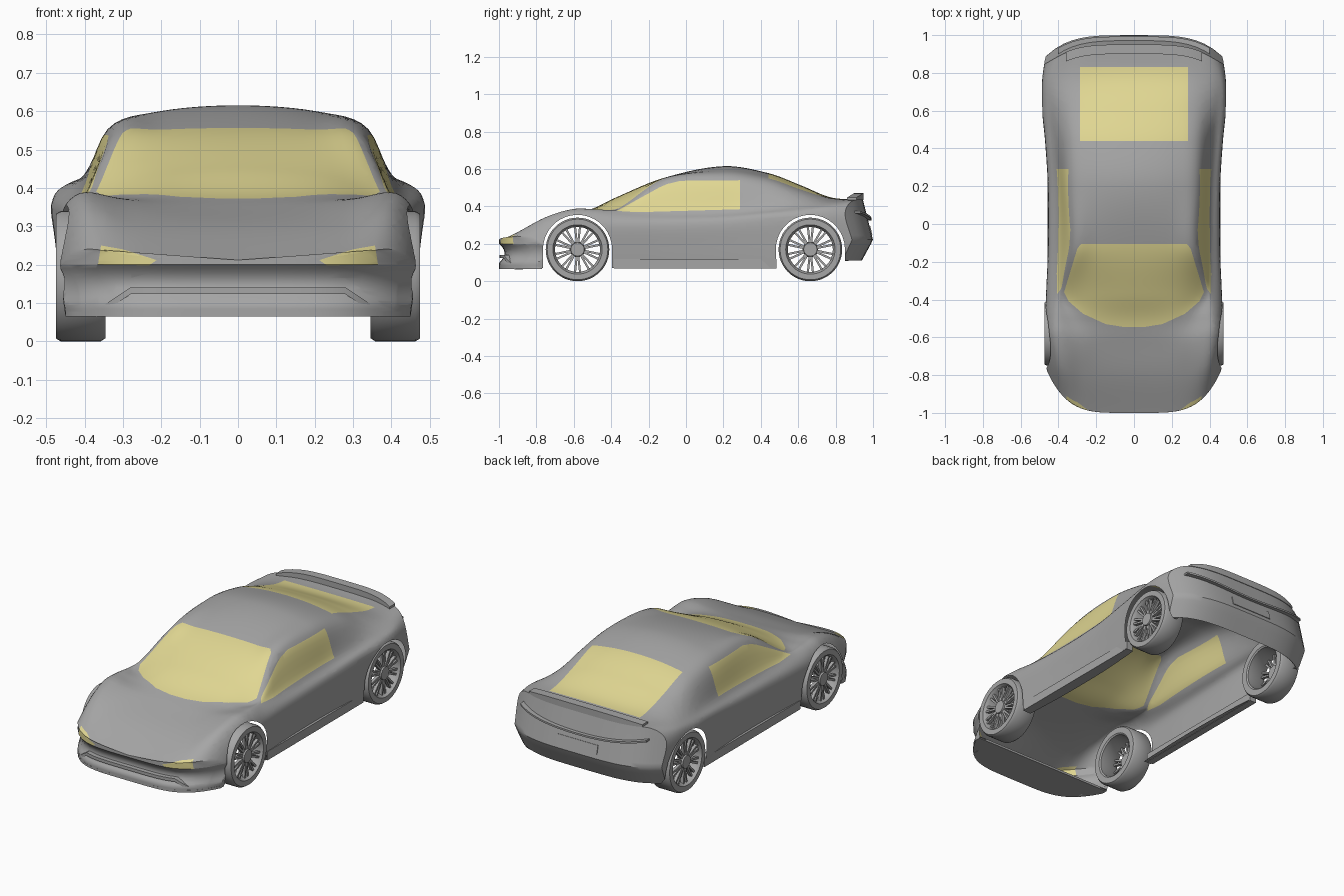
import bpy, bmesh, math
from mathutils import Vector, Matrix

if "Cube" in bpy.data.objects:
    bpy.data.objects.remove(bpy.data.objects["Cube"])

def material(name, col):
    m = bpy.data.materials.new(name)
    m.diffuse_color = (*col, 1)
    m.use_nodes = True
    m.node_tree.nodes["Principled BSDF"].inputs["Base Color"].default_value = m.diffuse_color
    return m

GREY = material("body_grey", (0.38, 0.38, 0.38))
YELLOW = material("glass_yellow", (0.75, 0.68, 0.29))

def finish(name, bm, angle=35):
    me = bpy.data.meshes.new(name)
    bm.to_mesh(me)
    bm.free()
    ob = bpy.data.objects.new(name, me)
    bpy.context.collection.objects.link(ob)
    me.materials.append(GREY)
    me.materials.append(YELLOW)
    bpy.ops.object.select_all(action='DESELECT')
    ob.select_set(True)
    bpy.context.view_layer.objects.active = ob
    bpy.ops.object.shade_smooth_by_angle(angle=math.radians(angle))
    return ob

# ---- body shape: stations (y, centre z, roof edge x z, belt x z, side x z)
STATIONS = [
    (-1.00, .212, .28, .225, .40, .240, .460, .20),
    (-.80, .297, .28, .312, .40, .338, .466, .26),
    (-.62, .352, .29, .367, .41, .384, .468, .31),
    (-.50, .388, .32, .374, .415, .382, .467, .31),
    (-.37, .450, .365, .387, .408, .375, .462, .31),
    (-.12, .552, .325, .535, .398, .380, .452, .31),
    (.20, .615, .340, .553, .402, .385, .453, .32),
    (.44, .578, .340, .525, .420, .395, .468, .34),
    (.62, .512, .335, .475, .435, .405, .485, .35),
    (.80, .447, .330, .440, .440, .412, .485, .36),
    (1.00, .440, .300, .435, .410, .425, .470, .36)]

def station(s):
    T = STATIONS
    i = max(k for k in range(len(T) - 1) if T[k][0] <= s + 1e-9)
    a, b = T[i], T[i + 1]
    p, n = T[max(i - 1, 0)], T[min(i + 2, len(T) - 1)]
    h = b[0] - a[0]
    t = (s - a[0]) / h
    out = []
    for k in range(1, 8):
        ma = (b[k] - p[k]) / (b[0] - p[0]) * h
        mb = (n[k] - a[k]) / (n[0] - a[0]) * h
        out.append((2*t**3 - 3*t*t + 1)*a[k] + (t**3 - 2*t*t + t)*ma
                   + (3*t*t - 2*t**3)*b[k] + (t**3 - t*t)*mb)
    return out

def half_section(s):
    zc, xr, zr, xb, zb, xw, zw = station(s)
    zs = .07 + .04 * max(0, (s - .5) / .5)
    P = [(0, zc), (.6*xr, zc + .25*(zr - zc)), (xr, zr), (xb, zb), (xw, zw),
         (xw - .003, zs + .45*(zw - zs)), (xw - .012, zs)]
    ext = [(-P[1][0], P[1][1])] + P + [P[-1]]
    pts = []
    for i in range(1, len(P)):
        a, b, c, d = (Vector(q) for q in ext[i - 1:i + 3])
        for k in range(6):
            t = k / 6
            pts.append(.5*(2*b + (c - a)*t + (2*a - 5*b + 4*c - d)*t*t + (3*b - a - 3*c + d)*t**3))
    return pts + [Vector(P[-1]), Vector((xw - .06, zs))], zc

def nose(x):
    return .22 * min(abs(x) / .46, 1.05) ** 4.5

def tail(x):
    return .13 * (abs(x) / .485) ** 4

def place(s, x, z):
    # round the ends in plan, recess the front intake, lean the tail
    y = s
    if s < -.35:
        w = ((-.35 - s) / .65) ** 2
        y += w * nose(x) + w**4 * .03 * max(0, 1 - ((z - .15) / .05) ** 2)
    if s > .5:
        w = ((s - .5) / .5) ** 2
        lean = .05*(z - .22)/.2 if z > .22 else .06*(.22 - z)/.11
        y -= w * (tail(x) + lean)
    return (x, y, z)

bm = bmesh.new()
N, C = 100, 10
levels = [(-1, i / C) for i in range(C)] + [(-1 + 2*i/N, 1) for i in range(N + 1)] \
    + [(1, 1 - i / C) for i in range(1, C + 1)]
rings = []
for s, f in levels:
    half, zc = half_section(s)
    half = [(x * f, zc + (z - zc)*f if z > zc else z) for x, z in half]
    full = [(-x, z) for x, z in half[:0:-1]] + half
    rings.append([bm.verts.new(place(s, x, z)) for x, z in full])
for a, b in zip(rings, rings[1:]):
    for j in range(len(a) - 1):
        bm.faces.new((a[j], a[j + 1], b[j + 1], b[j]))
bmesh.ops.remove_doubles(bm, verts=bm.verts[:], dist=1e-5)
bmesh.ops.dissolve_degenerate(bm, edges=bm.edges[:], dist=1e-5)

def cut(poly, ax, pred):
    """Knife a convex outline, projected along one axis, and return the faces inside."""
    a, b = ax
    cx = sum(p[0] for p in poly) / len(poly)
    cy = sum(p[1] for p in poly) / len(poly)
    planes = []

    def inside():
        res = []
        for f in bm.faces:
            c = f.calc_center_median()
            if pred(c) and all((c - co).dot(no) < 0 for co, no in planes):
                res.append(f)
        return res
    for p, q in zip(poly, poly[1:] + poly[:1]):
        co, no = Vector((0, 0, 0)), Vector((0, 0, 0))
        co[a], co[b] = p
        no[a], no[b] = q[1] - p[1], p[0] - q[0]
        no.normalize()
        if (cx - p[0]) * no[a] + (cy - p[1]) * no[b] > 0:
            no = -no
        fs = inside()
        geom = fs + list({e for f in fs for e in f.edges}) + list({v for f in fs for v in f.verts})
        bmesh.ops.bisect_plane(bm, geom=geom, dist=1e-6, plane_co=co, plane_no=no)
        planes.append((co, no))
    return inside()

def glaze(faces):
    for f in faces:
        f.material_index = 1

# ---- windscreen, rear window
ws = [(.28, -.105), (.30, -.13), (.37, -.36), (.345, -.41), (.27, -.475), (.15, -.53), (.05, -.546)]
glaze(cut(ws + [(-x, y) for x, y in ws[::-1]], (0, 1), lambda c: c.z > .3 and -.65 < c.y < 0))
glaze(cut([(-.287, .44), (.287, .44), (.287, .83), (-.287, .83)], (0, 1),
          lambda c: c.z > .4 and .35 < c.y < .93))
# ---- side windows, headlights and wheel arches on both sides
side_win = [(-.37, .376), (-.26, .369), (.29, .385), (.29, .54), (-.03, .537), (-.10, .52), (-.14, .503)]
lamp = [(.212, .212), (.232, .198), (.365, .20), (.357, .25), (.30, .24)]
for sg in (-1, 1):
    glaze(cut(side_win, (1, 2), lambda c: c.x*sg > .32 and c.z > .34 and -.5 < c.y < .4))
    glaze(cut([(x*sg, z) for x, z in lamp], (0, 2), lambda c: c.y < -.75 and c.x*sg > .1))
    for wy in (-.58, .665):
        arch = [(wy + .185*math.cos(math.pi*i/18), .17 + .185*math.sin(math.pi*i/18)) for i in range(19)]
        arch = [(wy + .185, .0)] + arch + [(wy - .185, .0)]
        gone = cut(arch, (1, 2), lambda c: c.x*sg > .34 and abs(c.y - wy) < .25)
        bmesh.ops.delete(bm, geom=gone, context='FACES')
finish("car_body", bm)

# ---- strips that run across the car and follow its curved ends
def ribbon(name, half, y0, y1, z0, z1, n=40):
    b = bmesh.new()
    prev = None
    for i in range(n + 1):
        x = half * (2*i/n - 1)
        ring = [b.verts.new((x, y, z)) for y, z in
                ((y0(x), z0(x)), (y1(x), z0(x)), (y1(x), z1(x)), (y0(x), z1(x)))]
        if prev:
            for k in range(4):
                b.faces.new((prev[k], prev[(k+1) % 4], ring[(k+1) % 4], ring[k]))
        else:
            b.faces.new(ring)
        prev = ring
    b.faces.new(prev)
    bmesh.ops.recalc_face_normals(b, faces=b.faces[:])
    finish(name, b)

ribbon("front_splitter", .45, lambda x: -1 + nose(x), lambda x: -.77,
       lambda x: .065, lambda x: .078)
frame_z = lambda x: .135 if abs(x) < .28 else .135 - .06*(abs(x) - .28)/.09
ribbon("intake_frame", .37, lambda x: -.997 + nose(x), lambda x: -.955 + nose(x),
       lambda x: frame_z(x) - .012, lambda x: frame_z(x) + .006, 74)
ribbon("rear_spoiler", .36, lambda x: .90 - tail(x), lambda x: .95 - tail(x),
       lambda x: .435, lambda x: .472 - .025*(x/.36)**4)
ribbon("tail_lip", .40, lambda x: .93 - tail(x), lambda x: .992 - tail(x),
       lambda x: .325 + .04*(x/.4)**2, lambda x: .335 + .04*(x/.4)**2)

def box(name, centre, size, tilt=0):
    b = bmesh.new()
    bmesh.ops.create_cube(b, size=1, matrix=Matrix.Translation(centre)
                          @ Matrix.Rotation(tilt, 4, 'X') @ Matrix.Diagonal((*size, 1)))
    finish(name, b)

box("rear_plate_panel", (0, .987, .27), (.26, .008, .05), .24)
for sg in (-1, 1):
    box("side_skirt", (sg*.437, .05, .093), (.04, .87, .05))

# ---- wheels: lathed tyre and rim, ten paired spokes, hub
TYRE = [(.127, .466), (.132, .475), (.162, .475), (.17, .462), (.17, .358), (.162, .346),
        (.128, .346), (.120, .352), (.120, .455)]

def wheel(name, sg, wy):
    b = bmesh.new()
    n = 48
    loops = [[b.verts.new((x, r*math.cos(2*math.pi*i/n), r*math.sin(2*math.pi*i/n)))
              for r, x in TYRE] for i in range(n)]
    for i in range(n):
        p, q = loops[i], loops[(i + 1) % n]
        for k in range(len(TYRE)):
            m = (k + 1) % len(TYRE)
            b.faces.new((p[k], p[m], q[m], q[k]))
    for i in range(10):
        for d in (-1, 1):
            ang = 2*math.pi*i/10 + d*.11
            bmesh.ops.create_cube(b, size=1, matrix=Matrix.Rotation(ang, 4, 'X')
                                  @ Matrix.Translation((.452, 0, .076))
                                  @ Matrix.Diagonal((.018, .011, .098, 1)))
    bmesh.ops.create_cone(b, cap_ends=True, segments=24, radius1=.042, radius2=.036, depth=.04,
                          matrix=Matrix.Translation((.45, 0, 0)) @ Matrix.Rotation(math.pi/2, 4, 'Y'))
    bmesh.ops.transform(b, verts=b.verts[:], matrix=Matrix.Translation((0, wy, .17))
                        @ Matrix.Diagonal((sg, 1, 1, 1)))
    bmesh.ops.recalc_face_normals(b, faces=b.faces[:])
    finish(name, b)

for sg, sn in ((-1, "left"), (1, "right")):
    wheel("front_wheel_" + sn, sg, -.58)
    wheel("rear_wheel_" + sn, sg, .665)
